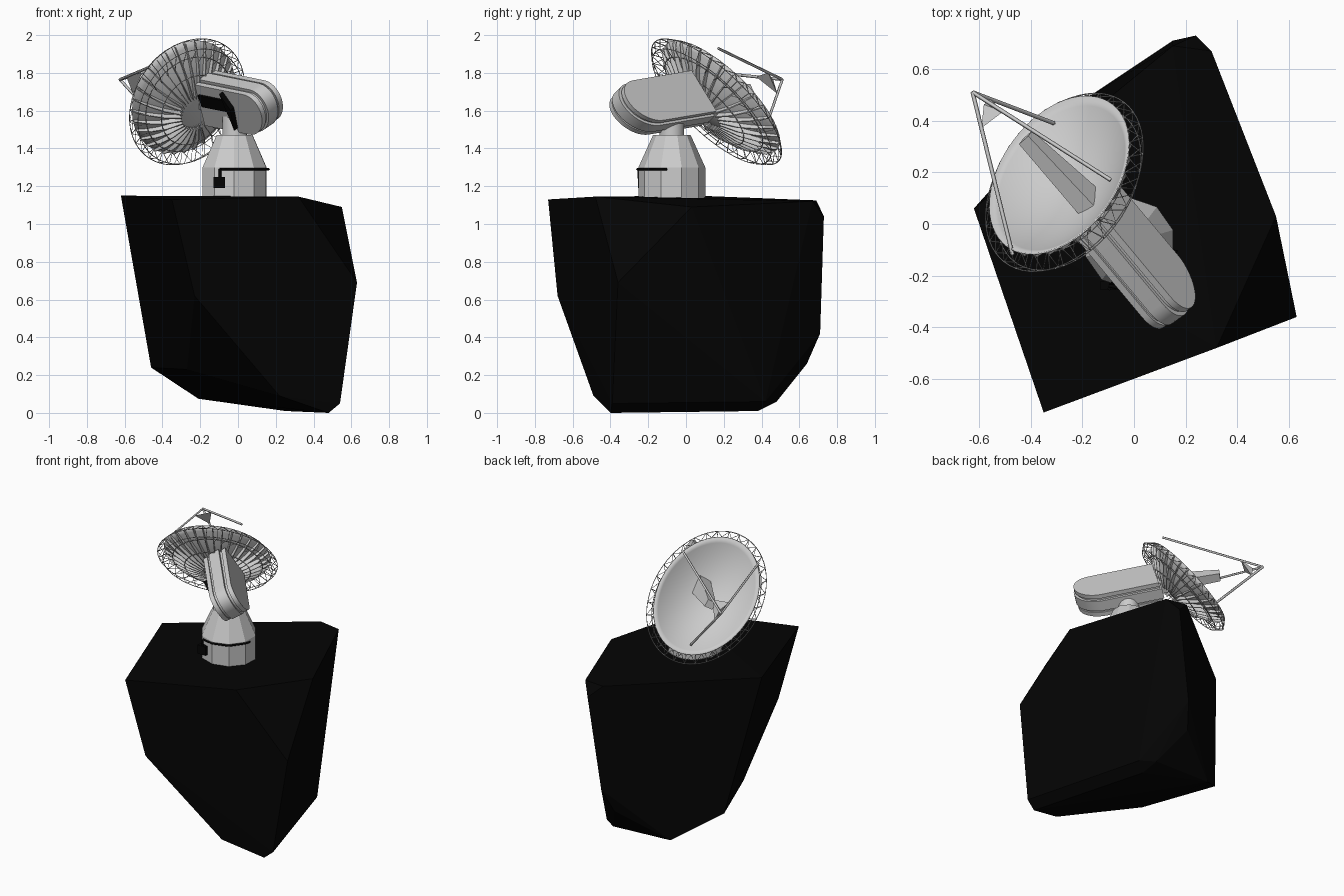
import bpy, bmesh, math
from mathutils import Vector, Matrix

if "Cube" in bpy.data.objects:
    bpy.data.objects.remove(bpy.data.objects["Cube"])

dark = bpy.data.materials.new("dark")
dark.diffuse_color = (0.0012, 0.0012, 0.0012, 1)
dark.use_nodes = True
dark.node_tree.nodes["Principled BSDF"].inputs["Base Color"].default_value = dark.diffuse_color


def frame(origin, x, z):
    """Matrix with local z along z and local x close to x."""
    z = Vector(z).normalized()
    y = z.cross(Vector(x)).normalized()
    m = Matrix((y.cross(z), y, z)).transposed().to_4x4()
    m.translation = Vector(origin)
    return m


def finish(name, bm, matrix=None, mat=None, smooth=None):
    bmesh.ops.recalc_face_normals(bm, faces=bm.faces)
    me = bpy.data.meshes.new(name)
    bm.to_mesh(me)
    bm.free()
    ob = bpy.data.objects.new(name, me)
    bpy.context.collection.objects.link(ob)
    if matrix:
        ob.matrix_world = matrix
    if mat:
        me.materials.append(mat)
    if smooth:
        bpy.ops.object.select_all(action='DESELECT')
        ob.select_set(True)
        bpy.context.view_layer.objects.active = ob
        bpy.ops.object.shade_smooth_by_angle(angle=math.radians(smooth))
    return ob


def lathe(name, profile, n, matrix, start=0.0, smooth=None, thick=0):
    bm = bmesh.new()
    vs = [bm.verts.new((r * math.cos(start), r * math.sin(start), z)) for r, z in profile]
    es = [bm.edges.new(p) for p in zip(vs, vs[1:])]
    bmesh.ops.spin(bm, geom=vs + es, axis=(0, 0, 1), cent=(0, 0, 0),
                   angle=2 * math.pi, steps=n, use_duplicate=False)
    bmesh.ops.remove_doubles(bm, verts=bm.verts, dist=1e-4)
    ob = finish(name, bm, matrix, smooth=smooth)
    if thick:
        mod = ob.modifiers.new("shell", 'SOLIDIFY')
        mod.thickness = thick
        mod.offset = 0
    return ob


def slab(name, outline, z0, z1, matrix, mat=None, smooth=None):
    """Extrude a flat outline between two local z heights."""
    bm = bmesh.new()
    f = bm.faces.new([bm.verts.new((x, y, z0)) for x, y in outline])
    r = bmesh.ops.extrude_face_region(bm, geom=[f])
    bmesh.ops.translate(bm, vec=(0, 0, z1 - z0),
                        verts=[v for v in r['geom'] if isinstance(v, bmesh.types.BMVert)])
    return finish(name, bm, matrix, mat, smooth)


def tubes(name, paths, radius, matrix=None, mat=None, closed=False):
    cu = bpy.data.curves.new(name, 'CURVE')
    cu.dimensions = '3D'
    cu.bevel_depth = radius
    cu.bevel_resolution = 0
    cu.use_fill_caps = True
    for path in paths:
        sp = cu.splines.new('POLY')
        sp.points.add(len(path) - 1)
        for p, co in zip(sp.points, path):
            p.co = (*co, 1)
        sp.use_cyclic_u = closed
    ob = bpy.data.objects.new(name, cu)
    bpy.context.collection.objects.link(ob)
    if matrix:
        ob.matrix_world = matrix
    if mat:
        cu.materials.append(mat)
    return ob


def polar(r, a, z):
    return Vector((r * math.cos(a), r * math.sin(a), z))


# Faceted rock: convex hull of its corners
corners = [(-.62, .06, 1.15), (-.35, -.73, 1.13), (.32, -.48, 1.145), (.55, .03, 1.09),
           (.30, .67, 1.12), (.24, .73, 1.04), (.15, .69, 1.125), (.63, -.36, .69),
           (.48, -.40, 0), (.54, -.39, .05), (.22, -.49, .09), (-.23, -.68, .62),
           (-.27, -.24, .23), (-.46, .24, .24), (-.21, .47, .075), (.22, .48, .06),
           (.31, .42, .06), (.15, .71, .42), (.10, .64, .26), (.25, .38, .01)]
bm = bmesh.new()
for c in corners:
    bm.verts.new(c)
bmesh.ops.convex_hull(bm, input=bm.verts)
finish("rock", bm, mat=dark)

# Ten-sided pedestal with tapered top and neck
base = Vector((-.018, -.075, 0))
at_base = Matrix.Translation(base)
turn = math.radians(-55)
lathe("pedestal", [(0, 1.12), (.177, 1.12), (.177, 1.30), (.10, 1.47), (0, 1.47)], 10, at_base, turn)
lathe("neck", [(0, 1.46), (.065, 1.46), (.065, 1.57), (0, 1.57)], 24, at_base, smooth=30)

# Dark band around the front, with a small control box
angles = [-116, -91, -55, -19, -8]
tubes("pedestal_band", [[polar(.182, math.radians(a), 1.29) for a in angles]], .007, at_base, dark)
sq = [(-.13, -.255), (-.07, -.255), (-.07, -.22), (-.13, -.22)]
slab("control_box", sq, 1.19, 1.25, Matrix(), dark)
tubes("box_cable", [[(-.095, -.25, 1.24), (-.095, -.25, 1.29)]], .008, None, dark)

# Receiver housing: layered slabs with a round, raked rear end (local x forward, y up)
side = Vector((.71, .51, .49))
housing = frame((.10, -.24, 1.617), (-.63, .76, .13), side)


def rounded(r, length):
    arc = [math.radians(90 + 180 * i / 20) for i in range(21)]
    rear = [(r * math.cos(a) - .3 * r * math.sin(a), r * math.sin(a)) for a in arc]
    return rear + [(length + .15 * r, -r), (length - .15 * r, r)]


slab("housing_core", rounded(.135, .40), -.035, .035, housing, smooth=30)
for s in (1, -1):
    slab("housing_inner_side", rounded(.118, .39), .035 * s, .055 * s, housing, smooth=30)
    slab("housing_outer_side", rounded(.128, .39), .05 * s, .078 * s, housing, smooth=30)

# Dark fittings on the shaded side
slab("side_vent", [(.12, 0), (.36, 0), (.36, .07), (.12, .07)], -.09, -.07, housing, dark)
slab("side_vent_end", [(.12, -.10), (.14, .12), (.09, .03)], -.105, -.07, housing, dark)

# Oval dish: built round, then stretched along its long axis
R, DEPTH = .355, .13
dish = frame((-.29, .19, 1.675), (.107, .75, -.65), (-.454, .636, .624)) @ Matrix.Diagonal((1.14, .85, 1, 1))


def bowl(r):
    return DEPTH * ((r / R) ** 2 - 1)


lathe("dish_bowl", [(R * i / 12, bowl(R * i / 12)) for i in range(13)], 64, dish, smooth=40, thick=.006)

# Radial ribs behind the bowl
N = 32
bm = bmesh.new()
for i in range(N):
    a = 2 * math.pi * i / N
    t = polar(.003, a + math.pi / 2, 0)
    prof = [(.10, bowl(.10)), (.20, bowl(.20)), (.28, bowl(.28)), (R, 0),
            (R, -.02), (.28, bowl(.28) - .03), (.20, bowl(.20) - .035), (.10, bowl(.10) - .035)]
    f1 = [bm.verts.new(polar(r, a, z) + t) for r, z in prof]
    f2 = [bm.verts.new(polar(r, a, z) - t) for r, z in prof]
    bm.faces.new(f1)
    bm.faces.new(f2)
    for k in range(8):
        j = (k + 1) % 8
        bm.faces.new((f1[k], f1[j], f2[j], f2[k]))
finish("dish_ribs", bm, dish)


# Wire rings and zigzag lattice skirt around the rim
def ring(r, z):
    return [polar(r, 2 * math.pi * i / 64, z) for i in range(64)]


tubes("lattice_rings", [ring(.40, -.045), ring(.365, -.085), ring(.30, bowl(.30) - .03),
                        ring(.22, bowl(.22) - .036)], .0025, dish, closed=True)
zig = []
for i in range(N):
    a, b, c = (2 * math.pi * (i + k) / N for k in (0, .5, 1))
    zig.append([polar(R, a, 0), polar(.40, b, -.045), polar(R, c, 0)])
    zig.append([polar(.40, b, -.045), polar(.365, b, -.085), polar(.28, a, bowl(.28) - .03)])
tubes("lattice_struts", zig, .0022, dish)

# Feed tripod with gusset plate at the tip
tip = Vector((-.625, .51, 1.765))
feet = [Vector(p) for p in ((-.47, -.12, 1.83), (-.31, .39, 1.42), (-.09, .17, 1.93))]
tubes("feed_legs", [[tip, f] for f in feet], .008)
bm = bmesh.new()
pts = [bm.verts.new(tip.lerp(f, .22)) for f in feet]
top = bm.verts.new(tip.lerp(sum(feet, Vector()) / 3, .13))
bm.faces.new(pts)
for i in range(3):
    bm.faces.new((pts[i], pts[(i + 1) % 3], top))
finish("feed_gusset", bm)

# Tapered feed horn beam running from the housing through the dish
start, end = Vector((-.12, .03, 1.66)), Vector((-.42, .335, 1.705))
beam = frame(start, side, end - start)
length = (end - start).length
bm = bmesh.new()
bmesh.ops.create_cube(bm, size=1)
for v in bm.verts:
    far = v.co.z > 0
    v.co = (v.co.x * (.055 if far else .08), v.co.y * (.05 if far else .13), length if far else 0)
finish("feed_beam", bm, beam)
